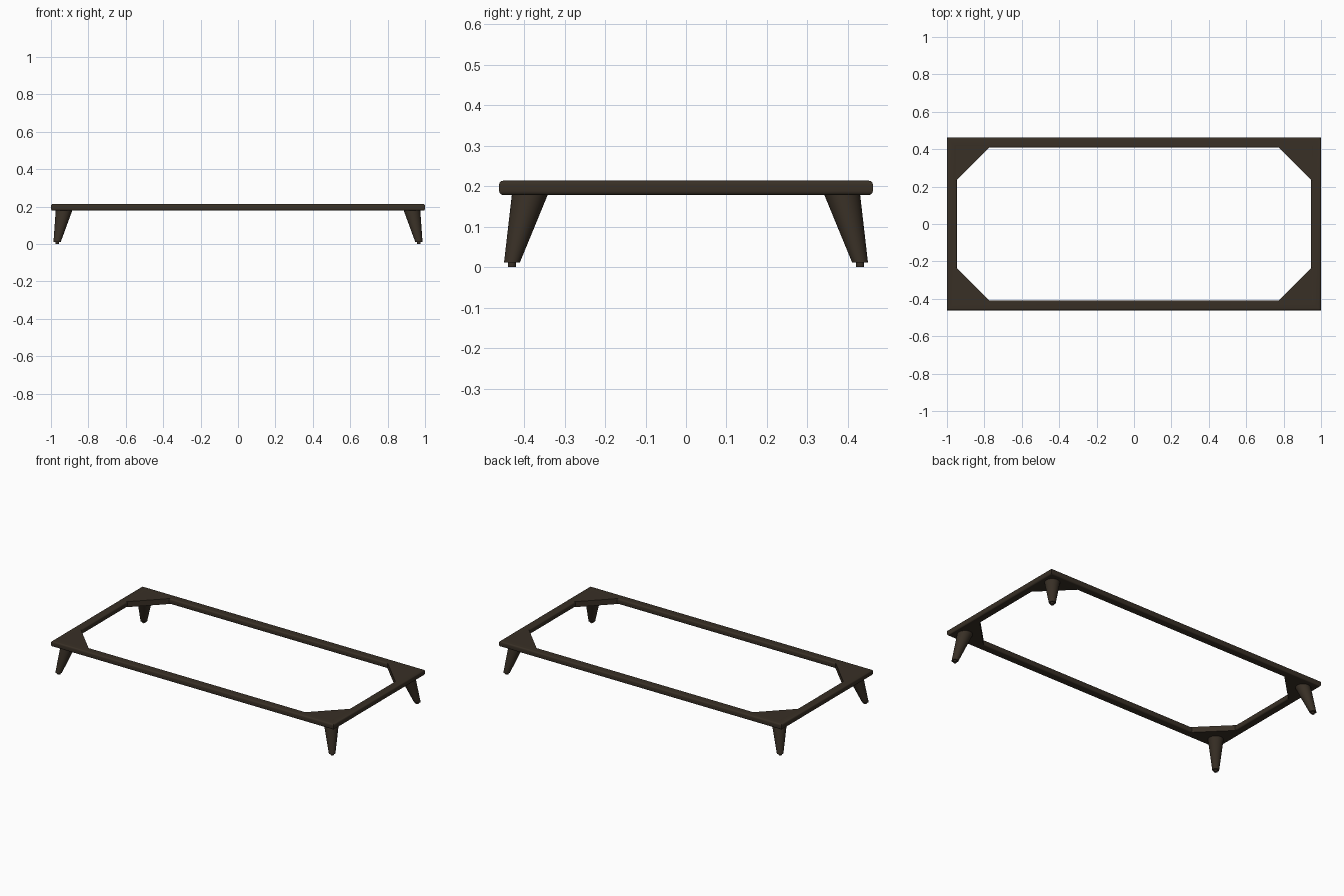
import bpy, bmesh, math
from mathutils import Vector

if "Cube" in bpy.data.objects:
    bpy.data.objects.remove(bpy.data.objects["Cube"])

HX, HY = 1.0, 0.4615          # half size of the frame
Z0, Z1 = 0.178, 0.2135        # underside and top of the rails
W, R = 0.053, 0.010           # rail width and edge rounding

wood = bpy.data.materials.new("dark brown wood")
wood.diffuse_color = (0.040, 0.029, 0.019, 1)
wood.use_nodes = True
wood.node_tree.nodes["Principled BSDF"].inputs["Base Color"].default_value = wood.diffuse_color


def finish(name, bm, smooth=True):
    bmesh.ops.recalc_face_normals(bm, faces=bm.faces)
    me = bpy.data.meshes.new(name)
    bm.to_mesh(me)
    bm.free()
    me.materials.append(wood)
    ob = bpy.data.objects.new(name, me)
    bpy.context.collection.objects.link(ob)
    if smooth:
        bpy.ops.object.select_all(action='DESELECT')
        ob.select_set(True)
        bpy.context.view_layer.objects.active = ob
        bpy.ops.object.shade_smooth_by_angle(angle=math.radians(35))
    return ob


# Rounded rail profile as (inset from outer edge, height)
profile = []
for cx, cz, start in ((W - R, Z1 - R, 0), (R, Z1 - R, 90),
                      (R, Z0 + R, 180), (W - R, Z0 + R, 270)):
    for k in range(6):
        a = math.radians(start + k * 18)
        profile.append((cx + R * math.cos(a), cz + R * math.sin(a)))

# Mitred rectangular frame
bm = bmesh.new()
corners = ((1, 1), (-1, 1), (-1, -1), (1, -1))
rings = [[bm.verts.new((sx * (HX - d), sy * (HY - d), z)) for d, z in profile]
         for sx, sy in corners]
n = len(profile)
for i in range(4):
    a, b = rings[i], rings[(i + 1) % 4]
    for j in range(n):
        k = (j + 1) % n
        bm.faces.new((a[j], a[k], b[k], b[j]))
finish("frame_rails", bm)


# Corner plate: a cut-off triangle tucked into the rails
def corner_plate(name, sx, sy):
    m = W / 2
    ox, oy, line = HX - m, HY - m, 1.182
    outline = ((ox, oy), (line - oy, oy), (line - (HY - W), HY - W),
               (HX - W, line - (HX - W)), (ox, line - ox))
    bm = bmesh.new()
    base = bm.faces.new([bm.verts.new((sx * x, sy * y, Z0 + 0.0003)) for x, y in outline])
    ext = bmesh.ops.extrude_face_region(bm, geom=[base], use_keep_orig=True)
    for v in ext["geom"]:
        if isinstance(v, bmesh.types.BMVert):
            v.co.z = Z1 - 0.0003
    finish(name, bm, False)


# Splayed tapered leg with a small foot glide
def leg(name, sx, sy):
    top = Vector((sx * 0.930, sy * 0.3855))
    low = Vector((sx * 0.967, sy * 0.430))
    levels = ((top, Z0 + 0.002, 0.0445), (low, 0.011, 0.0195),
              (low, 0.011, 0.010), (low, 0.0, 0.010))
    seg = 32
    bm = bmesh.new()
    loops = [[bm.verts.new((c.x + r * math.cos(math.tau * i / seg),
                            c.y + r * math.sin(math.tau * i / seg), z))
              for i in range(seg)] for c, z, r in levels]
    for a, b in zip(loops, loops[1:]):
        for i in range(seg):
            k = (i + 1) % seg
            bm.faces.new((a[i], a[k], b[k], b[i]))
    bm.faces.new(loops[0])
    bm.faces.new(loops[-1])
    finish(name, bm)


for sx, sy in corners:
    tag = ("back" if sy > 0 else "front") + ("_right" if sx > 0 else "_left")
    corner_plate(tag + "_corner_plate", sx, sy)
    leg(tag + "_leg", sx, sy)
